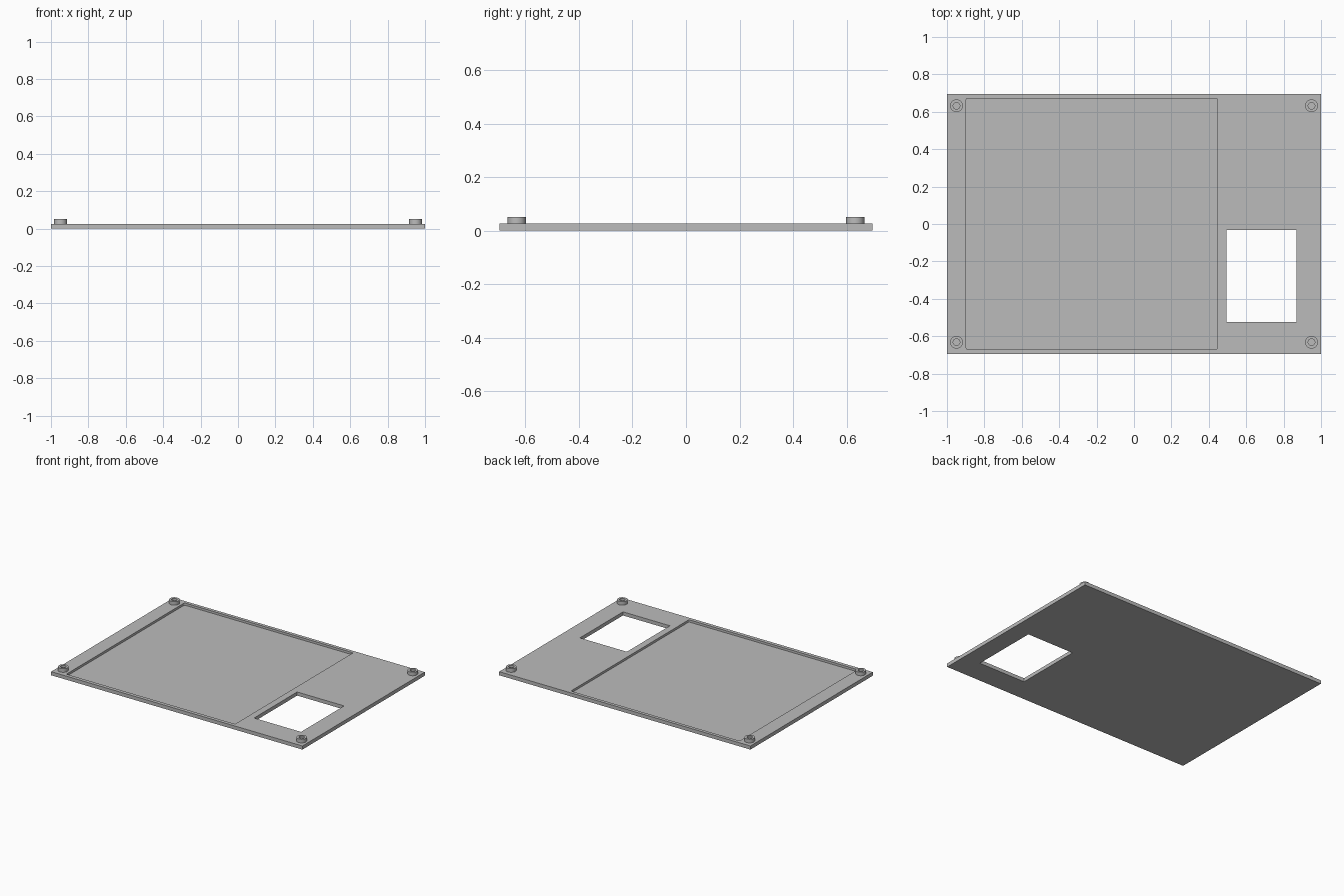
import bpy
import bmesh
from math import cos, sin, tau, radians

PLATE_TOP = 0.026
RECESS_FLOOR = 0.01
BOSS_TOP = 0.052

if "Cube" in bpy.data.objects:
    bpy.data.objects.remove(bpy.data.objects["Cube"], do_unlink=True)

grey = bpy.data.materials.new("plain grey")
grey.use_nodes = True
colour = (0.5, 0.5, 0.5, 1)
grey.diffuse_color = colour
grey.node_tree.nodes["Principled BSDF"].inputs["Base Color"].default_value = colour


def add_object(name, bm):
    bmesh.ops.recalc_face_normals(bm, faces=bm.faces)
    mesh = bpy.data.meshes.new(name)
    bm.to_mesh(mesh)
    bm.free()
    mesh.materials.append(grey)
    obj = bpy.data.objects.new(name, mesh)
    bpy.context.collection.objects.link(obj)
    return obj


def block(name, x, y, z, corner=0):
    """Box between (low, high) ranges, with optional rounded upright edges."""
    bm = bmesh.new()
    bmesh.ops.create_cube(bm, size=1)
    for v in bm.verts:
        v.co = [r[0] if c < 0 else r[1] for c, r in zip(v.co, (x, y, z))]
    if corner:
        upright = [e for e in bm.edges
                   if abs(e.verts[0].co.z - e.verts[1].co.z) > 0.001]
        bmesh.ops.bevel(bm, geom=upright, offset=corner, segments=4,
                        profile=0.5, affect='EDGES')
    return add_object(name, bm)


def cut(target, cutter):
    mod = target.modifiers.new(cutter.name, 'BOOLEAN')
    mod.operation = 'DIFFERENCE'
    mod.solver = 'EXACT'
    mod.object = cutter
    cutter.hide_render = True
    cutter.hide_set(True)


def boss(name, x, y, outer=0.034, inner=0.018, sides=32):
    """Hollow round boss standing on the plate."""
    bm = bmesh.new()
    rings = []
    for r, z in ((outer, PLATE_TOP), (outer, BOSS_TOP),
                 (inner, BOSS_TOP), (inner, PLATE_TOP)):
        rings.append([bm.verts.new((x + r * cos(tau * i / sides),
                                    y + r * sin(tau * i / sides), z))
                      for i in range(sides)])
    for k, low in enumerate(rings):
        high = rings[(k + 1) % len(rings)]
        for i in range(sides):
            j = (i + 1) % sides
            bm.faces.new((low[i], low[j], high[j], high[i]))
    obj = add_object(name, bm)
    bpy.ops.object.select_all(action='DESELECT')
    obj.select_set(True)
    bpy.context.view_layer.objects.active = obj
    bpy.ops.object.shade_smooth_by_angle(angle=radians(30))


# Base plate with a shallow square recess and a rectangular opening
plate = block("base_plate", (-1, 1), (-0.696, 0.696), (0, PLATE_TOP))
cut(plate, block("recess_cutter", (-0.897, 0.446), (-0.67, 0.672),
                 (RECESS_FLOOR, 0.1), corner=0.008))
cut(plate, block("opening_cutter", (0.494, 0.868), (-0.523, -0.033), (-0.1, 0.1)))

# Corner bosses
for side, sx in (("left", 1), ("right", -1)):
    for end, sy in (("front", -1), ("back", 1)):
        boss(f"{end}_{side}_boss", sx * 0.949, sy * 0.632)
